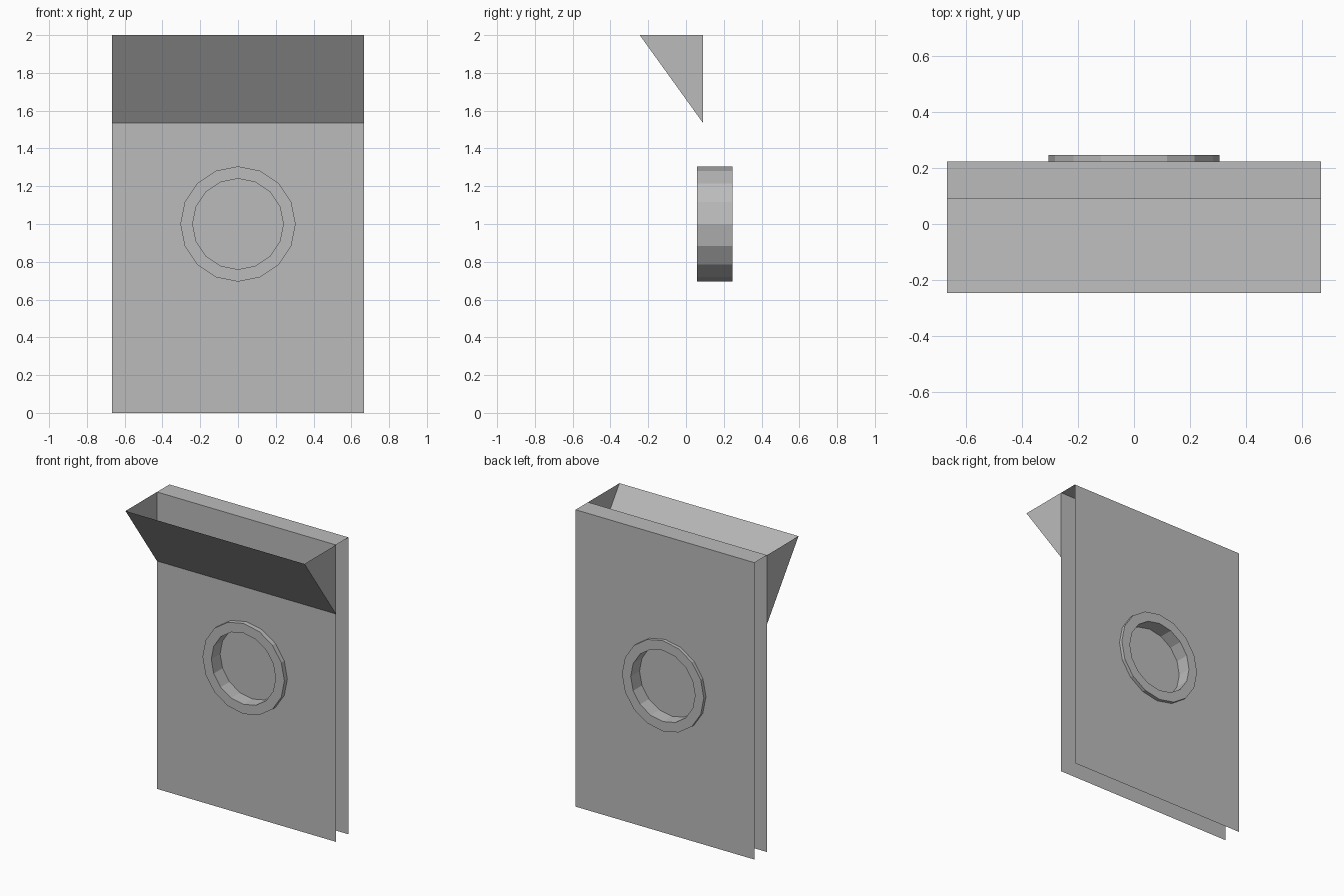
import bpy
import math

if "Cube" in bpy.data.objects:
    bpy.data.objects.remove(bpy.data.objects["Cube"])

W, H = 0.667, 2.0                # half width and height of the panels
Y_FRONT, Y_BACK = 0.09, 0.223    # planes of the two panels
CZ, R_OUT, R_IN, SIDES = 1.0, 0.305, 0.24, 16

grey = bpy.data.materials.new("plain_grey")
grey.diffuse_color = (0.5, 0.5, 0.5, 1.0)
grey.use_nodes = True
grey.node_tree.nodes["Principled BSDF"].inputs["Base Color"].default_value = grey.diffuse_color


def make(name, verts, faces):
    mesh = bpy.data.meshes.new(name)
    mesh.from_pydata(verts, [], faces)
    mesh.materials.append(grey)
    mesh.update()
    obj = bpy.data.objects.new(name, mesh)
    bpy.context.collection.objects.link(obj)
    return obj


def circle(r, y):
    step = math.tau / SIDES
    return [(r * math.cos(i * step), y, CZ + r * math.sin(i * step)) for i in range(SIDES)]


def panel(name, y, facing_front):
    """Thin upright sheet with a round opening, one face per side of the sheet."""
    corners = [(W, y, H), (-W, y, H), (-W, y, 0), (W, y, 0)]
    q = SIDES // 4
    faces = []
    for k in range(4):
        start = q // 2 + k * q
        arc = [(start + i) % SIDES for i in range(q + 1)]
        face = [SIDES + k, SIDES + (k + 1) % 4] + arc[::-1]
        faces.append(face if facing_front else face[::-1])
    # counter-clockwise seen from the front gives a front-facing sheet
    return make(name, circle(R_OUT, y) + corners, faces)


# Two sheets and the strip closing the gap at the top
panel("front_panel", Y_FRONT, True)
panel("back_panel", Y_BACK, False)
make("top_strip",
     [(-W, Y_FRONT, H), (W, Y_FRONT, H), (W, Y_BACK, H), (-W, Y_BACK, H)],
     [(0, 1, 2, 3)])

# Open hopper: sloping front and two triangular cheeks
LIP, FOOT = -0.245, 1.535
make("hopper",
     [(-W, LIP, H), (W, LIP, H), (W, Y_FRONT, FOOT), (-W, Y_FRONT, FOOT),
      (-W, Y_FRONT, H), (W, Y_FRONT, H)],
     [(0, 3, 2, 1), (0, 4, 3), (1, 2, 5)])

# Round window frame running through both sheets
y0, y1 = 0.058, 0.246
loops = [(R_OUT, y0), (R_OUT, y1), (R_IN, y1), (R_IN, y0)]
verts = [v for r, y in loops for v in circle(r, y)]
faces = []
for a in range(4):
    b = (a + 1) % 4
    for i in range(SIDES):
        j = (i + 1) % SIDES
        faces.append((a * SIDES + i, b * SIDES + i, b * SIDES + j, a * SIDES + j))
make("window_frame", verts, faces)

# Window pane halfway through the frame
make("window_pane", circle(R_IN, (y0 + y1) / 2), [list(range(SIDES))])
